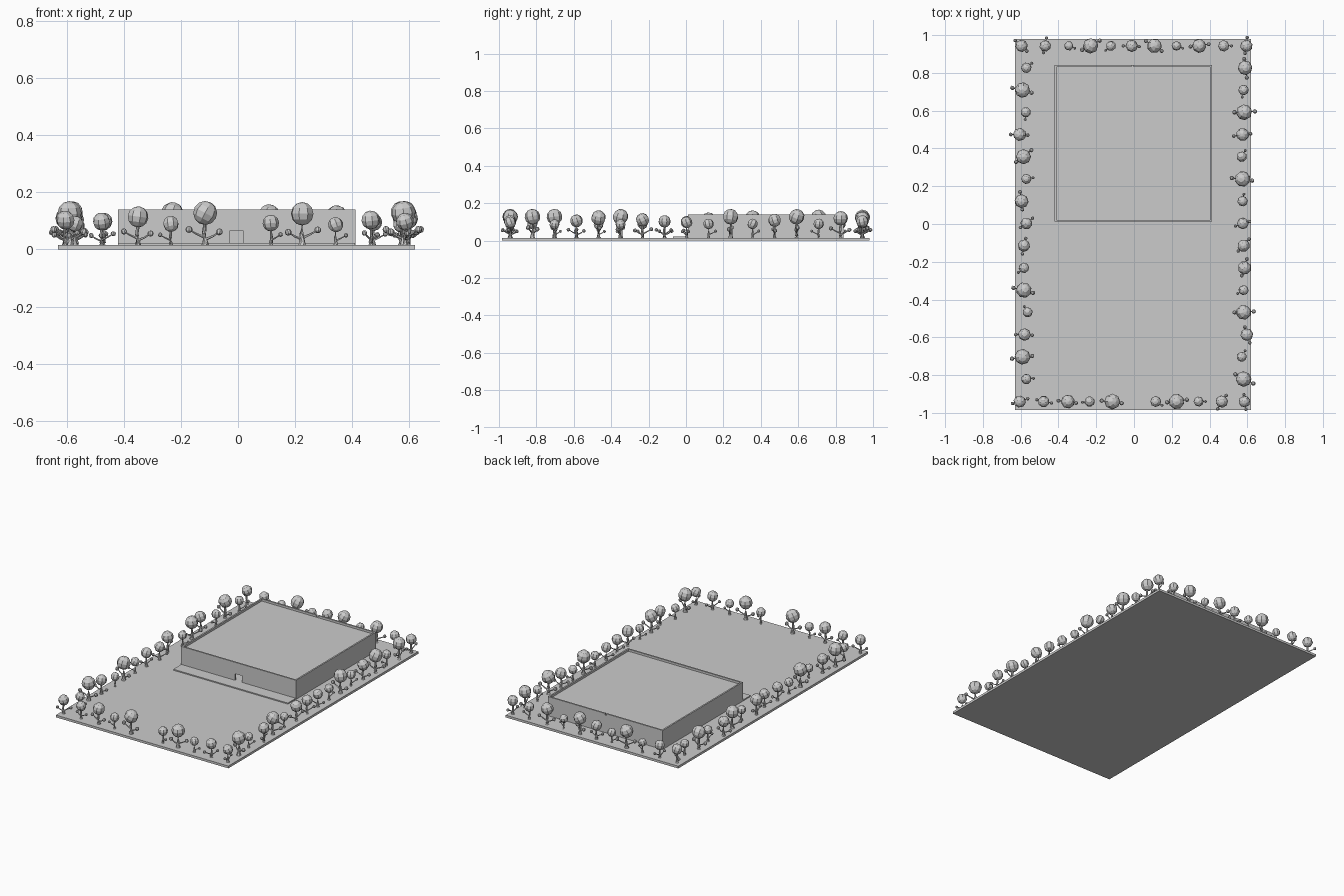
import bpy, bmesh, math, random
from mathutils import Matrix, Vector

if "Cube" in bpy.data.objects:
    bpy.data.objects.remove(bpy.data.objects["Cube"])

random.seed(4)
GROUND = 0.015

grey = bpy.data.materials.new("plain grey")
grey.diffuse_color = (0.6, 0.6, 0.6, 1)
grey.use_nodes = True
grey.node_tree.nodes["Principled BSDF"].inputs["Base Color"].default_value = grey.diffuse_color


def finish(name, bm):
    me = bpy.data.meshes.new(name)
    bm.to_mesh(me)
    bm.free()
    me.materials.append(grey)
    ob = bpy.data.objects.new(name, me)
    bpy.context.collection.objects.link(ob)
    return ob


def add_box(bm, x0, x1, y0, y1, z0, z1):
    size = Matrix.Diagonal((x1 - x0, y1 - y0, z1 - z0, 1))
    mid = Matrix.Translation(((x0 + x1) / 2, (y0 + y1) / 2, (z0 + z1) / 2))
    bmesh.ops.create_cube(bm, size=1, matrix=mid @ size)


def box(name, *bounds):
    bm = bmesh.new()
    add_box(bm, *bounds)
    return finish(name, bm)


def add_limb(bm, points, radii, sides):
    """Tapered tube through a few points."""
    rings = []
    for i, (p, r) in enumerate(zip(points, radii)):
        d = points[min(i + 1, len(points) - 1)] - points[max(i - 1, 0)]
        rot = d.to_track_quat('Z', 'Y')
        rings.append([bm.verts.new(p + rot @ Vector((
            r * math.cos(math.tau * k / sides), r * math.sin(math.tau * k / sides), 0)))
            for k in range(sides)])
    for a, b in zip(rings, rings[1:]):
        for k in range(sides):
            n = (k + 1) % sides
            bm.faces.new((a[k], a[n], b[n], b[k]))
    bm.faces.new(rings[0][::-1])
    bm.faces.new(rings[-1])


def add_ball(bm, pos, r, seg, rings):
    tilt = Matrix.Rotation(random.uniform(0, 6.28), 4, 'Z') @ \
        Matrix.Rotation(random.uniform(-0.5, 0.5), 4, 'X')
    bmesh.ops.create_uvsphere(bm, u_segments=seg, v_segments=rings, radius=r,
                              matrix=Matrix.Translation(pos) @ tilt)


# Ground slab and the low step along the front of the building
box("ground_slab", -0.63, 0.62, -0.985, 0.98, 0, GROUND)
box("front_step", -0.42, 0.41, -0.07, 0.015, GROUND - 0.004, 0.022)

# Building: four thin walls, with a doorway in front and a small drain notch behind
X0, X1, Y0, Y1, TOP, T = -0.42, 0.412, 0.012, 0.842, 0.14, 0.01
walls = bmesh.new()
add_box(walls, X0, X0 + T, Y0, Y1, GROUND, TOP)
add_box(walls, X1 - T, X1, Y0, Y1, GROUND, TOP)
add_box(walls, X0 + T, -0.03, Y0, Y0 + T, GROUND, TOP)
add_box(walls, 0.02, X1 - T, Y0, Y0 + T, GROUND, TOP)
add_box(walls, -0.03, 0.02, Y0, Y0 + T, 0.065, TOP)
add_box(walls, X0 + T, -0.012, Y1 - T, Y1, GROUND, TOP)
add_box(walls, -0.002, X1 - T, Y1 - T, Y1, GROUND, TOP)
add_box(walls, -0.012, -0.002, Y1 - T, Y1, GROUND, 0.129)
finish("building_walls", walls)
box("flat_roof", X0 + T, X1 - T, Y0 + T, Y1 - T, 0.118, 0.126)
box("building_floor", X0 + T, X1 - T, Y0, Y1 - T, GROUND - 0.004, 0.022)

# Tree rows: position across the row, crown radius (thousandths), limb direction
back = [(-.595, 33, 140), (-.47, 31, 80), (-.345, 25, -20), (-.23, 41, 30),
        (-.122, 27, 220), (-.012, 33, 180), (.108, 39, 150), (.225, 26, -20),
        (.345, 38, 10), (.475, 30, 0), (.595, 33, 85)]
front = [(-.605, 33, 20), (-.478, 31, -10), (-.35, 37, 175), (-.235, 28, 185),
         (-.115, 42, 175), (.115, 29, -30), (.225, 41, 10), (.342, 27, 0),
         (.465, 33, 240), (.585, 31, -80)]
left = [(-.57, 28, 40), (-.59, 41, 168), (-.573, 28, -95), (-.605, 35, 180),
        (-.585, 40, 40), (-.57, 27, 10), (-.595, 37, 100), (-.57, 32, 40),
        (-.583, 33, 260), (-.583, 28, 220), (-.583, 42, 168), (-.563, 27, 120),
        (-.58, 34, 180), (-.59, 42, 190), (-.57, 28, 5)]
right = [(.588, 39, -80), (.58, 28, 260), (.583, 42, 5), (.575, 35, 190),
         (.57, 28, 60), (.575, 42, 175), (.575, 28, 80), (.576, 31, 200),
         (.58, 33, 50), (.585, 36, 75), (.58, 27, 210), (.58, 40, 5),
         (.597, 34, -70), (.57, 27, 60), (.58, 42, -25)]
trees = [(x, .943, r, a) for x, r, a in back] + [(x, -.94, r, a) for x, r, a in front]
for row in (left, right):
    trees += [(x, .827 - .1177 * i, r, a) for i, (x, r, a) in enumerate(row)]

wood, crowns, tufts = bmesh.new(), bmesh.new(), bmesh.new()
for x, y, r, angle in trees:
    r /= 1000
    base = Vector((x, y, GROUND - 0.002))
    bend = Vector((random.uniform(-.1, .1) * r, random.uniform(-.1, .1) * r, 0))
    # Flared trunk and round crown
    add_limb(wood, [base, base + Vector((0, 0, r * .35)), base + bend + Vector((0, 0, r)),
                    base + Vector((0, 0, r * 2))], [r * .36, r * .24, r * .19, r * .15], 7)
    add_ball(crowns, base + Vector((0, 0, r * 2.73)), r, 8, 6)
    # Side limbs, each ending in a small tuft
    for k in range(2 if r > .03 else 1):
        a = math.radians(angle + k * 175)
        reach = r * (1.35 - .15 * k)
        out = Vector((math.cos(a) * reach, math.sin(a) * reach, 0))
        low = r * (1.0 - .2 * k)
        tip = base + out + Vector((0, 0, low + r * .35))
        add_limb(wood, [base + Vector((0, 0, low * .65)),
                        base + out * .55 + Vector((0, 0, low)), tip],
                 [r * .12, r * .09, r * .06], 5)
        add_ball(tufts, tip, r * .29, 8, 5)

finish("tree_trunks", wood)
finish("tree_crowns", crowns)
finish("tree_tufts", tufts)
